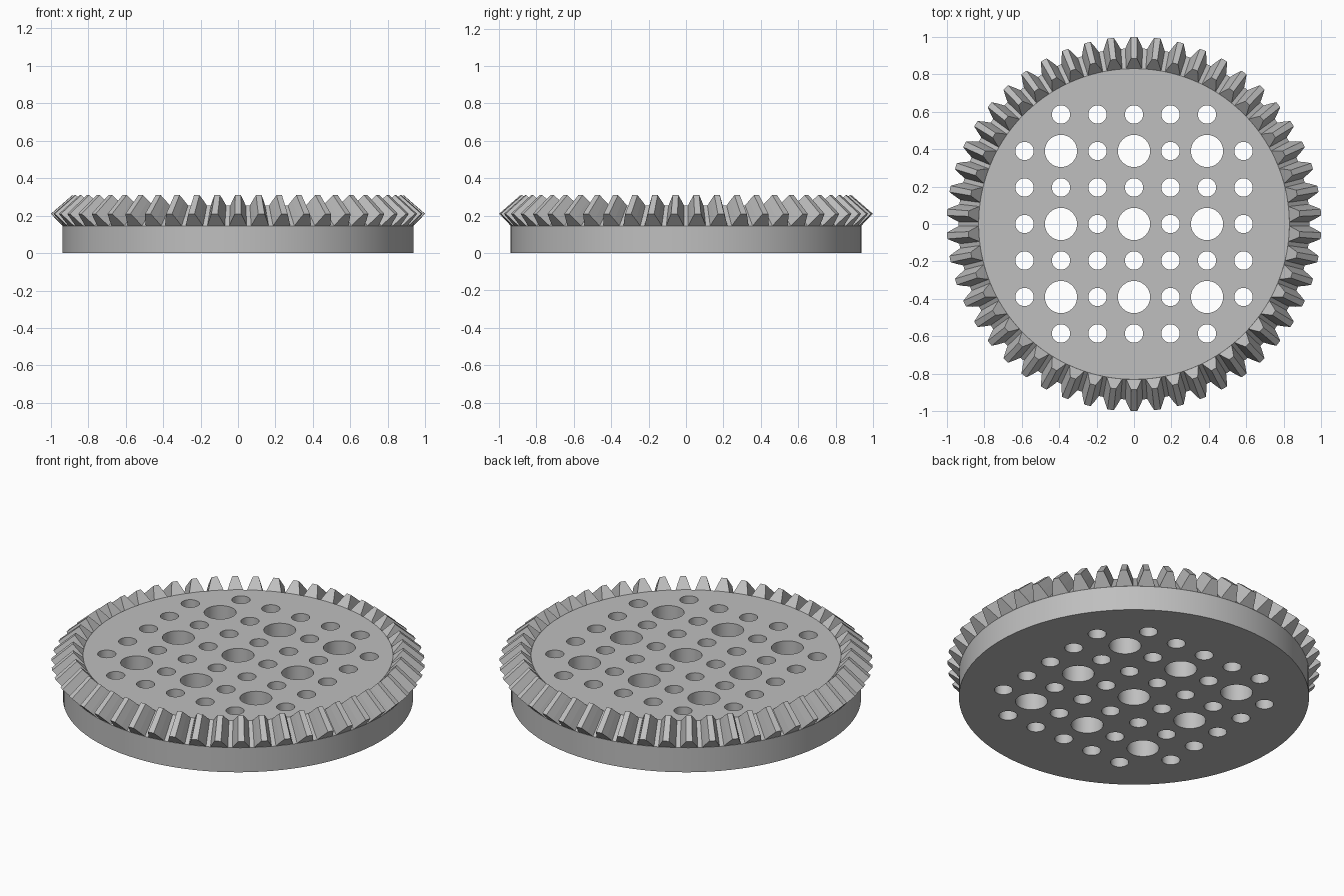
import bpy, bmesh, math
from mathutils import Matrix, Vector

cube = bpy.data.objects.get("Cube")
if cube:
    bpy.data.objects.remove(cube, do_unlink=True)

TEETH = 50
PITCH = 0.195

grey = bpy.data.materials.new("plain grey")
grey.use_nodes = True
colour = (0.52, 0.52, 0.52, 1)
grey.diffuse_color = colour
grey.node_tree.nodes["Principled BSDF"].inputs["Base Color"].default_value = colour


def make_object(name, bm):
    bmesh.ops.recalc_face_normals(bm, faces=bm.faces)
    mesh = bpy.data.meshes.new(name)
    bm.to_mesh(mesh)
    bm.free()
    mesh.materials.append(grey)
    obj = bpy.data.objects.new(name, mesh)
    bpy.context.collection.objects.link(obj)
    return obj


def lathe(bm, profile, segments):
    """Closed solid of revolution from (radius, height) points."""
    rings = []
    for r, z in profile:
        rings.append([bm.verts.new((r * math.cos(math.tau * i / segments),
                                    r * math.sin(math.tau * i / segments), z))
                      for i in range(segments)])
    for low, high in zip(rings, rings[1:]):
        for i in range(segments):
            j = (i + 1) % segments
            bm.faces.new((low[i], low[j], high[j], high[i]))
    bm.faces.new(rings[0][::-1])
    bm.faces.new(rings[-1])


# Gear body: straight rim with the root cone above it
bm = bmesh.new()
lathe(bm, [(0.938, 0), (0.938, 0.145), (0.83, 0.255)], 2 * TEETH)
body = make_object("gear_body", bm)

# Through holes on a square grid, wide ones at every second crossing
bm = bmesh.new()
for i in range(-3, 4):
    for j in range(-3, 4):
        if abs(i) == 3 and abs(j) == 3:
            continue
        wide = i % 2 == 0 and j % 2 == 0
        radius = 0.086 if wide else 0.049
        bmesh.ops.create_cone(bm, cap_ends=True, segments=32,
                              radius1=radius, radius2=radius, depth=1,
                              matrix=Matrix.Translation((i * PITCH, j * PITCH, 0.1)))
cutter = make_object("hole_cutter", bm)
cutter.hide_render = True

cut = body.modifiers.new("holes", "BOOLEAN")
cut.operation = "DIFFERENCE"
cut.solver = "EXACT"
cut.object = cutter
bpy.ops.object.select_all(action="DESELECT")
bpy.context.view_layer.objects.active = body
body.select_set(True)
bpy.ops.object.modifier_apply(modifier=cut.name)
bpy.data.objects.remove(cutter, do_unlink=True)
bpy.ops.object.shade_smooth_by_angle(angle=math.radians(30))

# Bevel teeth: each lofts from a large outer end to a smaller inner end
SECTION = [(0.0, 0.047), (0.5, 0.033), (1.0, 0.017)]  # height share, half width


def tooth_end(bm, root, tip, scale, spin):
    left = [(-w * scale, h) for h, w in SECTION]
    right = [(w * scale, h) for h, w in reversed(SECTION)]
    verts = []
    for x, h in left + right:
        r, z = Vector(root).lerp(Vector(tip), h)
        verts.append(bm.verts.new(spin @ Vector((x, r, z))))
    return verts


bm = bmesh.new()
for k in range(TEETH):
    spin = Matrix.Rotation(math.tau * k / TEETH, 3, "Z")
    outer = tooth_end(bm, (0.936, 0.145), (1.0, 0.21), 1, spin)
    inner = tooth_end(bm, (0.829, 0.254), (0.885, 0.31), 0.88, spin)
    bm.faces.new(outer)
    bm.faces.new(inner[::-1])
    for i in range(len(outer)):
        j = (i + 1) % len(outer)
        bm.faces.new((outer[j], outer[i], inner[i], inner[j]))
make_object("bevel_teeth", bm)
